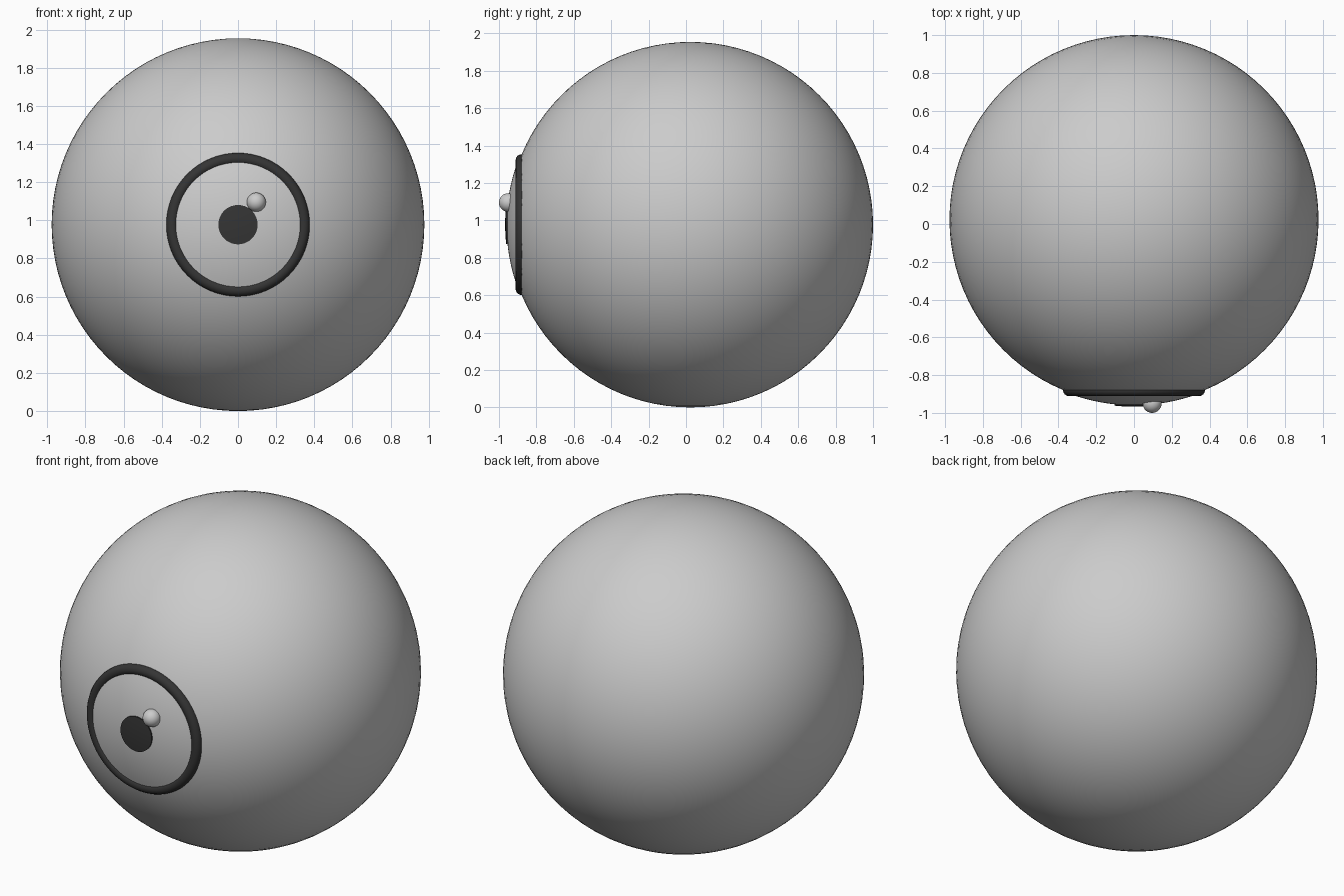
import bpy, bmesh
from math import sin, cos, asin, pi

if "Cube" in bpy.data.objects:
    bpy.data.objects.remove(bpy.data.objects["Cube"])

R = 0.977                 # eyeball radius
CY, CZ = 1.0 - R, R       # eyeball centre in y and z

dark = bpy.data.materials.new("dark")
dark.diffuse_color = (0.035, 0.035, 0.035, 1)
dark.use_nodes = True
dark.node_tree.nodes["Principled BSDF"].inputs["Base Color"].default_value = dark.diffuse_color


def finish(name, material=None):
    obj = bpy.context.object
    obj.name = name
    bpy.ops.object.shade_smooth_by_angle()
    if material:
        obj.data.materials.append(material)
    return obj


def ball(name, radius, location, segments, rings):
    bpy.ops.mesh.primitive_uv_sphere_add(
        segments=segments, ring_count=rings, radius=radius, location=location)
    return finish(name)


def cap(name, radius, rim, material=None, rings=8, segments=64):
    """Shallow dome concentric with the eyeball, facing -y, with a thin rim."""
    edge = asin(rim / radius)
    profile = [(radius * sin(edge * i / rings), -radius * cos(edge * i / rings))
               for i in range(rings + 1)]
    profile.append((rim, profile[-1][1] + 0.02))
    bm = bmesh.new()
    verts = [bm.verts.new((x, y, 0)) for x, y in profile]
    edges = [bm.edges.new(pair) for pair in zip(verts, verts[1:])]
    bmesh.ops.spin(bm, geom=verts + edges, axis=(0, 1, 0), cent=(0, 0, 0),
                   angle=2 * pi, steps=segments)
    bmesh.ops.remove_doubles(bm, verts=bm.verts, dist=1e-5)
    bmesh.ops.recalc_face_normals(bm, faces=bm.faces)
    if min(bm.faces, key=lambda f: f.calc_center_median().y).normal.y > 0:
        bmesh.ops.reverse_faces(bm, faces=bm.faces)
    mesh = bpy.data.meshes.new(name)
    bm.to_mesh(mesh)
    bm.free()
    obj = bpy.data.objects.new(name, mesh)
    obj.location = (0, CY, CZ)
    bpy.context.collection.objects.link(obj)
    bpy.ops.object.select_all(action='DESELECT')
    obj.select_set(True)
    bpy.context.view_layer.objects.active = obj
    return finish(name, material)


# Main ball
ball("eyeball", R, (0, CY, CZ), 96, 48)

# Iris and pupil layered on the front
cap("iris", R + 0.006, 0.34)
cap("pupil", R + 0.013, 0.103, dark)

# Dark ring around the iris
bpy.ops.mesh.primitive_torus_add(
    major_radius=0.345, minor_radius=0.031, major_segments=64, minor_segments=16,
    location=(0, -0.88, CZ), rotation=(pi / 2, 0, 0))
finish("iris_ring", dark)

# Small round highlight
ball("highlight", 0.05, (0.096, -0.95, CZ + 0.118), 32, 16)
